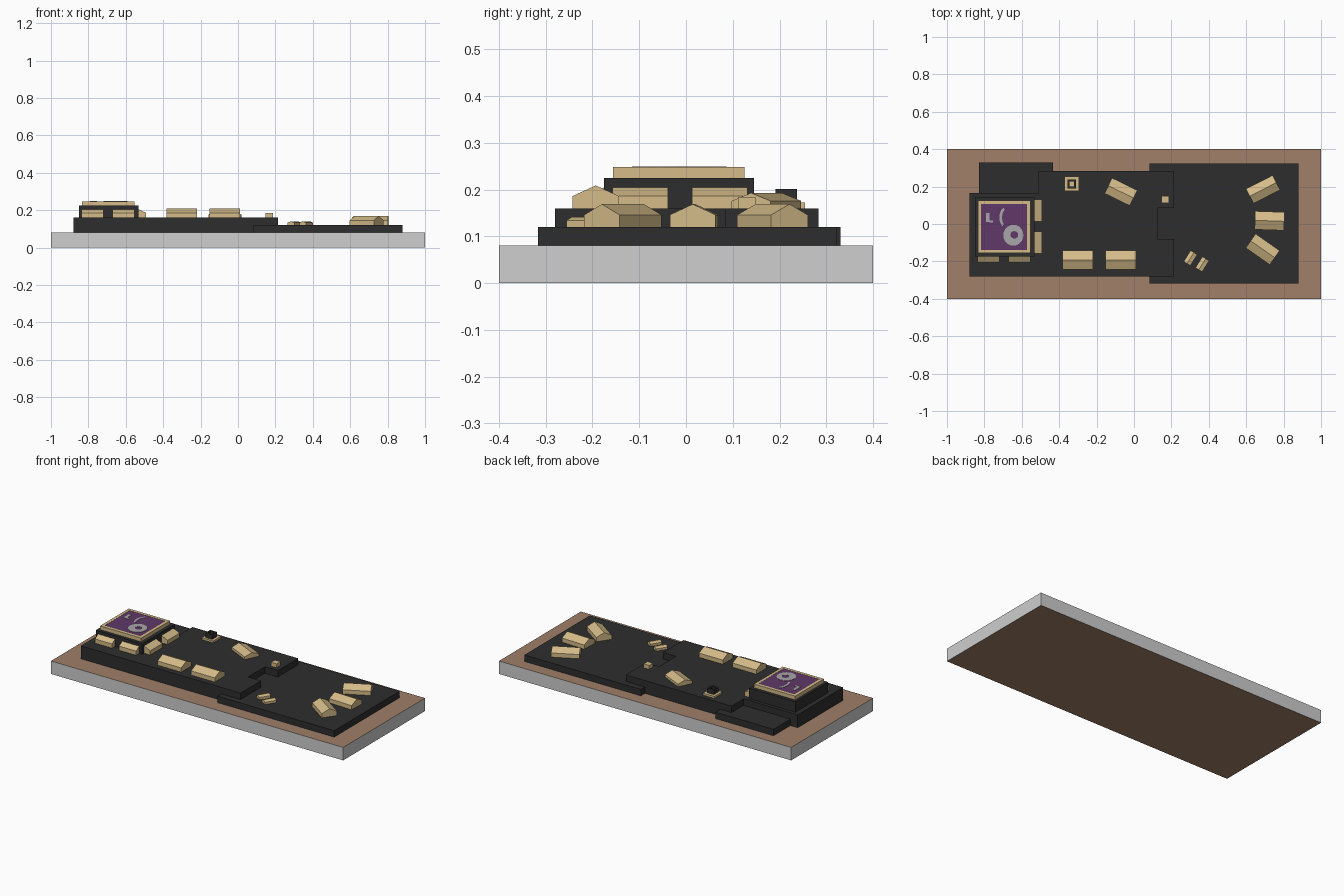
import bpy, math
from mathutils import Matrix, Vector

if "Cube" in bpy.data.objects:
    bpy.data.objects.remove(bpy.data.objects["Cube"])


def material(name, rgb):
    m = bpy.data.materials.new(name)
    m.diffuse_color = (*rgb, 1)
    m.use_nodes = True
    m.node_tree.nodes["Principled BSDF"].inputs["Base Color"].default_value = m.diffuse_color
    return m


EARTH = material("brown earth", (0.35, 0.215, 0.14))
EDGE = material("light grey edge", (0.62, 0.62, 0.62))
BLACK = material("charcoal", (0.027, 0.027, 0.027))
TAN = material("sand", (0.66, 0.50, 0.25))
PURPLE = material("purple", (0.115, 0.04, 0.135))
GREY = material("inlay grey", (0.40, 0.38, 0.40))


def mesh_object(name, verts, faces, mats):
    me = bpy.data.meshes.new(name)
    me.from_pydata(verts, [], faces)
    for m in mats:
        me.materials.append(m)
    ob = bpy.data.objects.new(name, me)
    bpy.context.collection.objects.link(ob)
    return ob


def slab(name, outline, z0, z1, *mats):
    """Extrude a counter-clockwise outline from z0 to z1."""
    n = len(outline)
    verts = [(x, y, z) for z in (z0, z1) for x, y in outline]
    faces = [tuple(range(n))[::-1], tuple(range(n, 2 * n))]
    faces += [(i, (i + 1) % n, n + (i + 1) % n, n + i) for i in range(n)]
    return mesh_object(name, verts, faces, mats)


def rect(x0, x1, y0, y1):
    return [(x0, y0), (x1, y0), (x1, y1), (x0, y1)]


def square(cx, cy, s):
    return rect(cx - s / 2, cx + s / 2, cy - s / 2, cy + s / 2)


def prism(name, profile, length, loc, deg):
    """Extrude a (y, z) profile along local x, then turn and place it."""
    n = len(profile)
    verts = [(x, y, z) for x in (-length / 2, length / 2) for y, z in profile]
    faces = [tuple(range(n))[::-1], tuple(range(n, 2 * n))]
    faces += [(i, (i + 1) % n, n + (i + 1) % n, n + i) for i in range(n)]
    mat = Matrix.Translation(loc) @ Matrix.Rotation(math.radians(deg), 4, 'Z')
    return mesh_object(name, [mat @ Vector(v) for v in verts], faces, [TAN])


def house(name, x, y, z, length, width, deg, eave=0.026, ridge=0.049):
    w = width / 2
    return prism(name, [(-w, 0), (w, 0), (w, eave), (0, ridge), (-w, eave)],
                 length, (x, y, z), deg)


def lean_to(name, x, y, length, depth, deg):
    return prism(name, [(-depth, 0), (0, 0), (0, 0.045), (-depth, 0.026)],
                 length, (x, y, 0.16), deg)


def band(name, outer, inner, z0, z1, mat):
    """Open ring between two matching outlines."""
    n = len(outer)
    verts = [(x, y, z) for z in (z0, z1) for o in (outer, inner) for x, y in o]
    faces = []
    for i in range(n):
        j = (i + 1) % n
        faces += [(i, j, 2 * n + j, 2 * n + i), (n + j, n + i, 3 * n + i, 3 * n + j),
                  (2 * n + i, 2 * n + j, 3 * n + j, 3 * n + i), (j, i, n + i, n + j)]
    return mesh_object(name, verts, faces, [mat])


def ellipse(cx, cy, rx, ry, n=20):
    return [(cx + rx * math.cos(math.tau * i / n), cy + ry * math.sin(math.tau * i / n))
            for i in range(n)]


# Display base: earth top and bottom, grey sides
base = slab("display_base", rect(-1, 1, -0.4, 0.4), 0, 0.08, EARTH, EDGE)
for p in base.data.polygons:
    p.material_index = 0 if abs(p.normal.z) > 0.5 else 1

# Stepped terraces
slab("lower_terrace", rect(0.083, 0.88, -0.317, 0.323), 0.08, 0.12, BLACK)
slab("rear_terrace", rect(-0.83, -0.433, 0.165, 0.33), 0.08, 0.12, BLACK)
slab("upper_terrace", [(-0.88, -0.28), (0.213, -0.28), (0.213, -0.08), (0.125, -0.08),
                       (0.125, 0.085), (0.213, 0.085), (0.213, 0.283), (-0.51, 0.283),
                       (-0.51, 0.165), (-0.88, 0.165)], 0.08, 0.16, BLACK)

# Podium with framed purple panel
slab("podium", rect(-0.85, -0.533, -0.175, 0.145), 0.16, 0.225, BLACK)
band("panel_frame", rect(-0.835, -0.553, -0.156, 0.125),
     rect(-0.817, -0.571, -0.138, 0.107), 0.225, 0.248, TAN)
slab("purple_panel", rect(-0.817, -0.571, -0.138, 0.107), 0.225, 0.247, PURPLE)

# Abstract grey inlays on the panel
band("ring_inlay", ellipse(-0.645, -0.06, 0.054, 0.056),
     ellipse(-0.640, -0.058, 0.021, 0.02), 0.246, 0.249, GREY)
slab("left_inlay", rect(-0.79, -0.772, 0.01, 0.06), 0.246, 0.249, GREY)
slab("foot_inlay", rect(-0.772, -0.755, 0.008, 0.02), 0.246, 0.249, GREY)
arc = [math.radians(110 + 14 * i) for i in range(10)]
slab("curved_inlay",
     [(-0.685 + 0.035 * math.cos(a), 0.035 + 0.055 * math.sin(a)) for a in arc]
     + [(-0.685 + 0.020 * math.cos(a), 0.035 + 0.043 * math.sin(a)) for a in arc[::-1]],
     0.246, 0.249, GREY)

# Lean-to sheds against the podium
for i, x in enumerate((-0.777, -0.612)):
    lean_to(f"front_shed_{i + 1}", x, -0.175, 0.117, 0.03, 0)
for i, y in enumerate((-0.098, 0.072)):
    lean_to(f"side_shed_{i + 1}", -0.533, y, 0.118, 0.042, 90)

# Gabled houses on the upper terrace
for i, x in enumerate((-0.3, -0.07)):
    house(f"front_house_{i + 1}", x, -0.193, 0.16, 0.163, 0.1, 0)
house("rear_house", -0.07, 0.172, 0.16, 0.15, 0.092, -26, 0.016, 0.033)

# Gabled houses fanned around the lower terrace
house("fan_house_1", 0.69, 0.185, 0.12, 0.16, 0.088, 27)
house("fan_house_2", 0.725, 0.017, 0.12, 0.157, 0.098, -2)
house("fan_house_3", 0.688, -0.135, 0.12, 0.157, 0.092, -35)

# Small huts
for i, (x, y) in enumerate(((0.302, -0.182), (0.365, -0.215))):
    house(f"small_hut_{i + 1}", x, y, 0.12, 0.07, 0.042, 58, 0.014, 0.021)
slab("small_block", square(0.167, 0.13, 0.038), 0.16, 0.184, TAN)

# Well: tan plinth with a hollow black shaft
slab("well_plinth", square(-0.333, 0.216, 0.078), 0.16, 0.172, TAN)
band("well_shaft", square(-0.333, 0.214, 0.046), square(-0.333, 0.214, 0.026),
     0.172, 0.201, BLACK)
